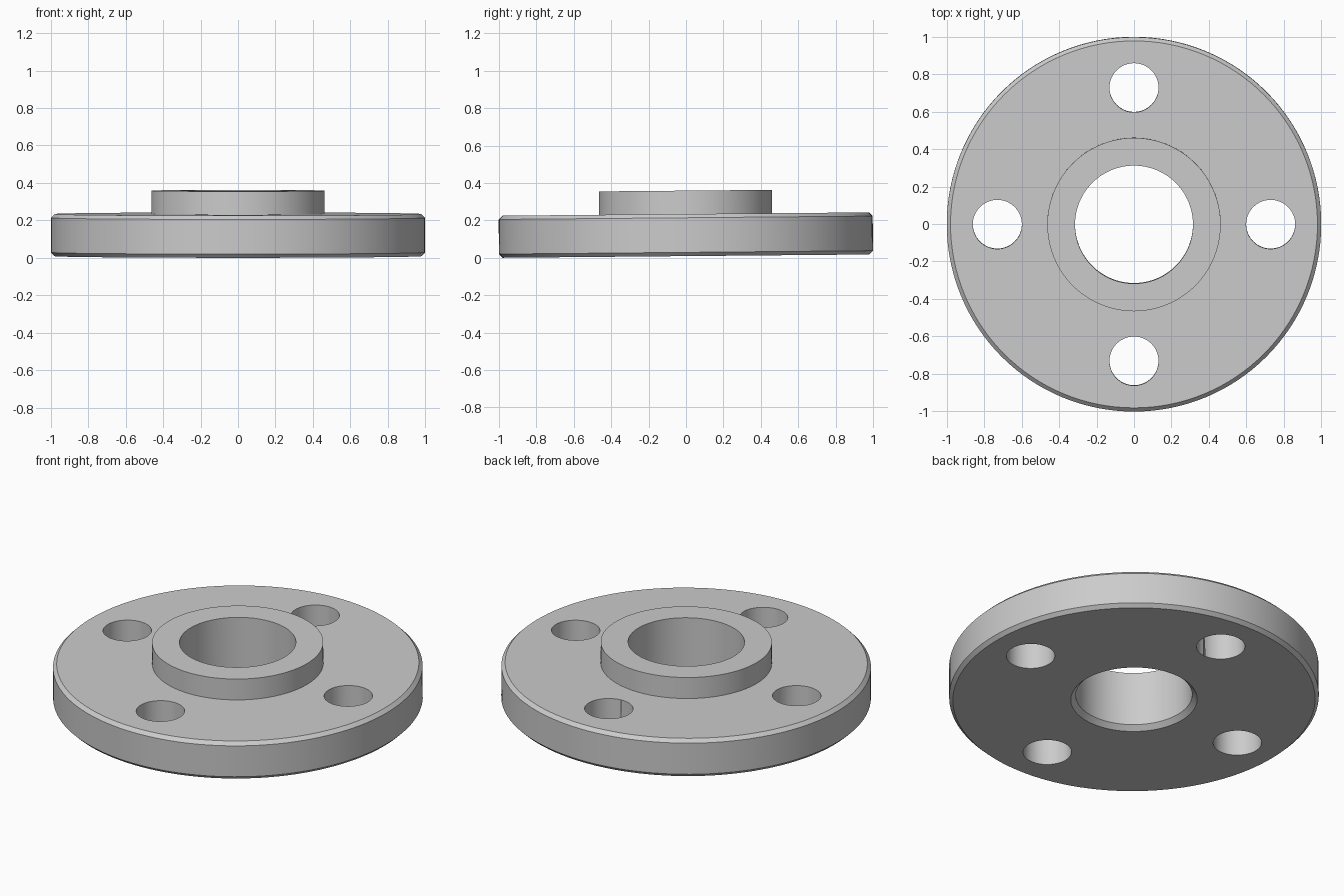
import bpy, bmesh, math

if "Cube" in bpy.data.objects:
    bpy.data.objects.remove(bpy.data.objects["Cube"])

SEGMENTS = 128
TILT = 0.009          # the part leans very slightly, back edge higher
HOLE_R, HOLE_RING = 0.131, 0.73

# Flange: disc with chamfered rims, raised hub and chamfered bore, lathed from (radius, z)
profile = [(0.342, 0), (0.98, 0), (1.0, 0.02), (1.0, 0.205), (0.98, 0.225),
           (0.463, 0.225), (0.463, 0.35), (0.315, 0.35), (0.315, 0.027)]
bm = bmesh.new()
rings = []
for i in range(SEGMENTS):
    a = 2 * math.pi * i / SEGMENTS
    rings.append([bm.verts.new((r * math.cos(a), r * math.sin(a), z)) for r, z in profile])
n = len(profile)
for i in range(SEGMENTS):
    p, q = rings[i], rings[(i + 1) % SEGMENTS]
    for j in range(n):
        k = (j + 1) % n
        bm.faces.new((p[j], q[j], q[k], p[k]))
bmesh.ops.recalc_face_normals(bm, faces=bm.faces)
mesh = bpy.data.meshes.new("flange")
bm.to_mesh(mesh)
bm.free()
flange = bpy.data.objects.new("flange", mesh)
bpy.context.collection.objects.link(flange)

# Four bolt holes
for i in range(4):
    a = i * math.pi / 2
    bpy.ops.mesh.primitive_cylinder_add(
        vertices=64, radius=HOLE_R, depth=1,
        location=(HOLE_RING * math.cos(a), HOLE_RING * math.sin(a), 0.1))
    cutter = bpy.context.object
    cutter.name = f"bolt_hole_cutter_{i + 1}"
    cutter.hide_render = True
    mod = flange.modifiers.new(f"bolt_hole_{i + 1}", 'BOOLEAN')
    mod.operation = 'DIFFERENCE'
    mod.solver = 'EXACT'
    mod.object = cutter
    bpy.ops.object.select_all(action='DESELECT')
    flange.select_set(True)
    bpy.context.view_layer.objects.active = flange
    bpy.ops.object.modifier_apply(modifier=mod.name)
    bpy.data.objects.remove(cutter, do_unlink=True)

# Smooth round walls with crisp edges, then lean it and rest it on the floor
bpy.ops.object.shade_smooth_by_angle(angle=math.radians(30))
flange.rotation_euler.x = TILT
flange.location.z = 0.98 * math.sin(TILT)
